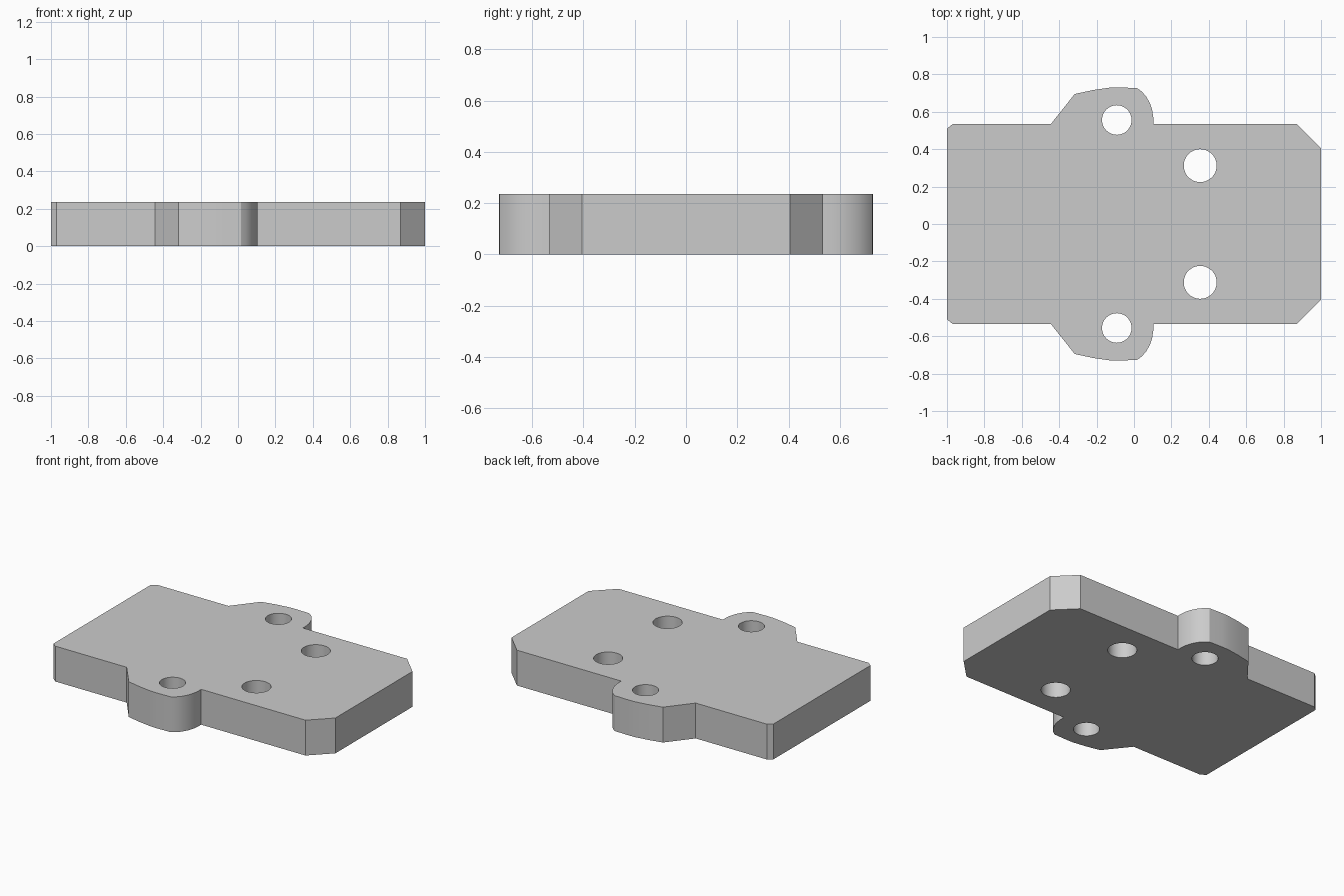
import bpy, bmesh
from math import sin, cos, tau, radians

cube = bpy.data.objects.get("Cube")
if cube:
    bpy.data.objects.remove(cube)

HEIGHT = 0.235

grey = bpy.data.materials.new("plain grey")
grey.use_nodes = True
colour = (0.6, 0.6, 0.6, 1)
grey.diffuse_color = colour
grey.node_tree.nodes["Principled BSDF"].inputs["Base Color"].default_value = colour


def circle(x, y, r, n=48):
    return [(x + r * cos(tau * i / n), y + r * sin(tau * i / n)) for i in range(n)]


def add_loop(bm, points):
    verts = [bm.verts.new((x, y, 0)) for x, y in points]
    for a, b in zip(verts, verts[1:] + verts[:1]):
        bm.edges.new((a, b))


# Half outline: corner chamfers, straight edges and the rounded side ear
half = [(-1, 0.51), (-0.97, 0.534), (-0.445, 0.534), (-0.317, 0.695),
        (-0.22, 0.716), (-0.13, 0.729), (-0.08, 0.73), (0.015, 0.727),
        (0.042, 0.708), (0.066, 0.68), (0.085, 0.646), (0.097, 0.61),
        (0.103, 0.572), (0.103, 0.534), (0.87, 0.534), (1, 0.405)]
outline = half + [(x, -y) for x, y in reversed(half)]

bm = bmesh.new()
add_loop(bm, outline)

# Ear holes and larger plate holes, mirrored front to back
for side in (1, -1):
    add_loop(bm, circle(-0.092, side * 0.556, 0.079))
    add_loop(bm, circle(0.354, side * 0.312, 0.088))

# Fill the profile around the holes and raise it to full thickness
bmesh.ops.triangle_fill(bm, edges=bm.edges[:], use_beauty=True)
raised = bmesh.ops.extrude_face_region(bm, geom=bm.faces[:], use_keep_orig=True)
for v in raised["geom"]:
    if isinstance(v, bmesh.types.BMVert):
        v.co.z = HEIGHT
bmesh.ops.recalc_face_normals(bm, faces=bm.faces[:])

mesh = bpy.data.meshes.new("mounting_plate")
bm.to_mesh(mesh)
bm.free()
mesh.materials.append(grey)
plate = bpy.data.objects.new("mounting_plate", mesh)
bpy.context.collection.objects.link(plate)

# Smooth the curved walls, keep the corners crisp
bpy.ops.object.select_all(action="DESELECT")
plate.select_set(True)
bpy.context.view_layer.objects.active = plate
bpy.ops.object.shade_smooth_by_angle(angle=radians(30))
